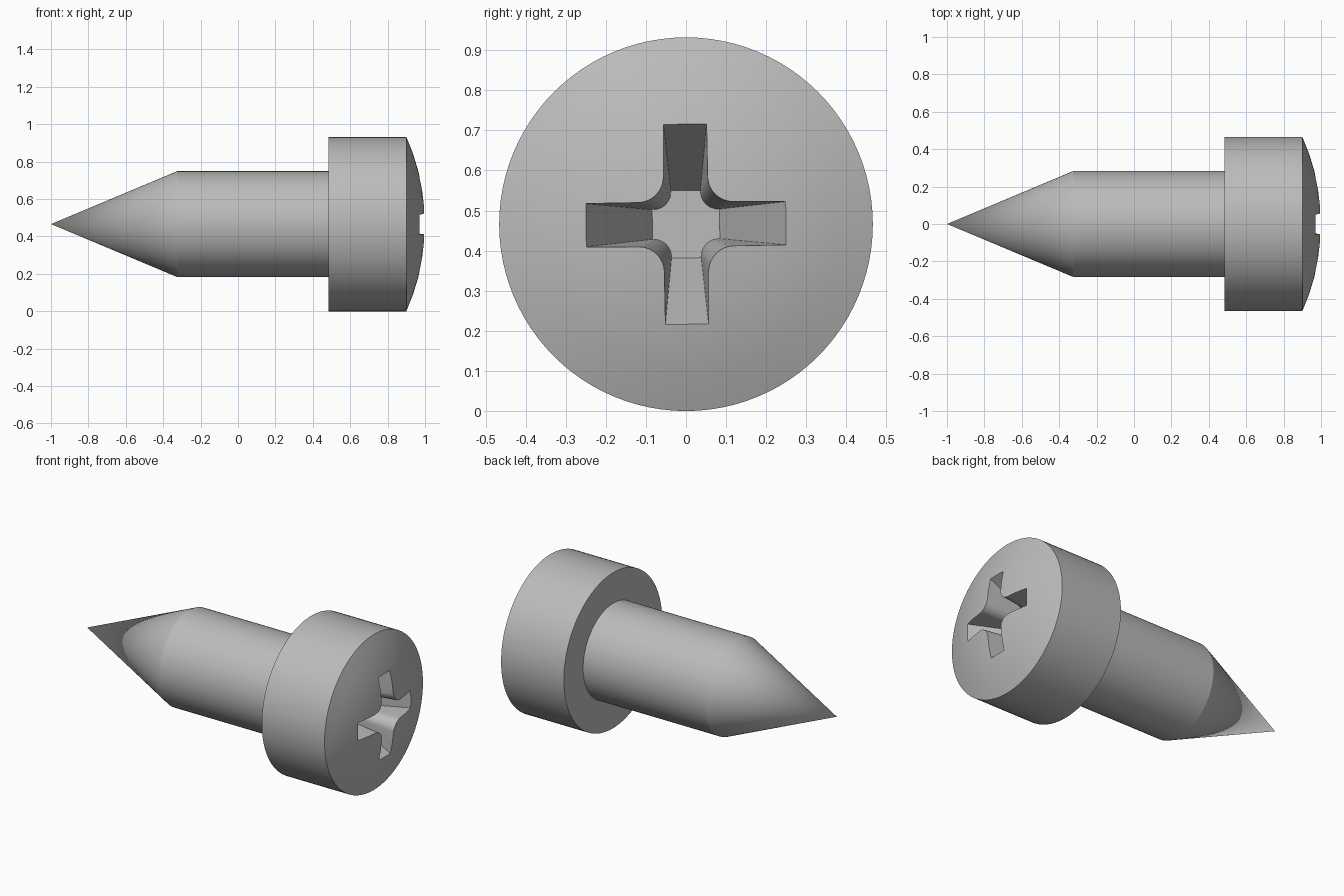
import bpy, bmesh, math
from mathutils import Matrix

if "Cube" in bpy.data.objects:
    bpy.data.objects.remove(bpy.data.objects["Cube"])

R_HEAD = 0.466          # head radius, also the height of the axis
R_SHANK = 0.283
SEG = 96

steel = bpy.data.materials.new("grey steel")
steel.diffuse_color = (0.5, 0.5, 0.5, 1)
steel.use_nodes = True
steel.node_tree.nodes["Principled BSDF"].inputs["Base Color"].default_value = steel.diffuse_color


def add_object(name, bm):
    bmesh.ops.recalc_face_normals(bm, faces=bm.faces)
    mesh = bpy.data.meshes.new(name)
    bm.to_mesh(mesh)
    bm.free()
    mesh.materials.append(steel)
    obj = bpy.data.objects.new(name, mesh)
    bpy.context.collection.objects.link(obj)
    obj.location.z = R_HEAD
    return obj


def bridge(bm, a, b):
    n = len(a)
    for i in range(n):
        bm.faces.new((a[i], a[(i + 1) % n], b[(i + 1) % n], b[i]))


# Screw body: pointed shank, flat-backed head and shallow dome, turned about x
profile = [(-0.325, R_SHANK), (0.484, R_SHANK), (0.484, R_HEAD)]
dome_r = (R_HEAD ** 2 + 0.1 ** 2) / 0.2
dome_angle = math.asin(R_HEAD / dome_r)
for i in range(5):
    a = dome_angle * (1 - i / 5)
    profile.append((1 - dome_r * (1 - math.cos(a)), dome_r * math.sin(a)))

bm = bmesh.new()
rings = [[bm.verts.new((x, r * math.cos(2 * math.pi * k / SEG), r * math.sin(2 * math.pi * k / SEG)))
          for k in range(SEG)] for x, r in profile]
for lower, upper in zip(rings, rings[1:]):
    bridge(bm, lower, upper)
for x, ring in ((-1, rings[0]), (1, rings[-1])):
    tip = bm.verts.new((x, 0, 0))
    for k in range(SEG):
        bm.faces.new((tip, ring[k], ring[(k + 1) % SEG]))
body = add_object("screw_body", bm)


# Cross recess: rounded cross section tapering towards its floor
def cross_section(x, end, half_width, fillet):
    quarter = [(end, -half_width), (end, half_width)]
    c = half_width + fillet
    for i in range(9):
        a = math.radians(270 - 90 * i / 8)
        quarter.append((c + fillet * math.cos(a), c + fillet * math.sin(a)))
    points = []
    for q in range(4):
        ca, sa = math.cos(q * math.pi / 2), math.sin(q * math.pi / 2)
        points += [(x, u * ca - v * sa, u * sa + v * ca) for u, v in quarter]
    return points


FLOOR_X, RIM_X, OUT_X = 0.67, 0.972, 1.05
t = (OUT_X - FLOOR_X) / (RIM_X - FLOOR_X)
floor_size, rim_size = (0.084, 0.037, 0.044), (0.25, 0.054, 0.062)
out_size = [f + (r - f) * t for f, r in zip(floor_size, rim_size)]

bm = bmesh.new()
inner = [bm.verts.new(p) for p in cross_section(FLOOR_X, *floor_size)]
outer = [bm.verts.new(p) for p in cross_section(OUT_X, *out_size)]
bridge(bm, inner, outer)
bm.faces.new(inner)
bm.faces.new(outer)
bm.transform(Matrix.Rotation(math.radians(0.6), 4, 'X'))
cutter = add_object("recess_cutter", bm)
cutter.hide_render = True

cut = body.modifiers.new("cross_recess", 'BOOLEAN')
cut.operation = 'DIFFERENCE'
cut.solver = 'EXACT'
cut.object = cutter

# Bake the cut, then shade smooth with crisp edges
bpy.context.view_layer.objects.active = body
body.select_set(True)
bpy.ops.object.modifier_apply(modifier=cut.name)
bpy.data.objects.remove(cutter)
bpy.ops.object.shade_smooth_by_angle(angle=math.radians(20))
